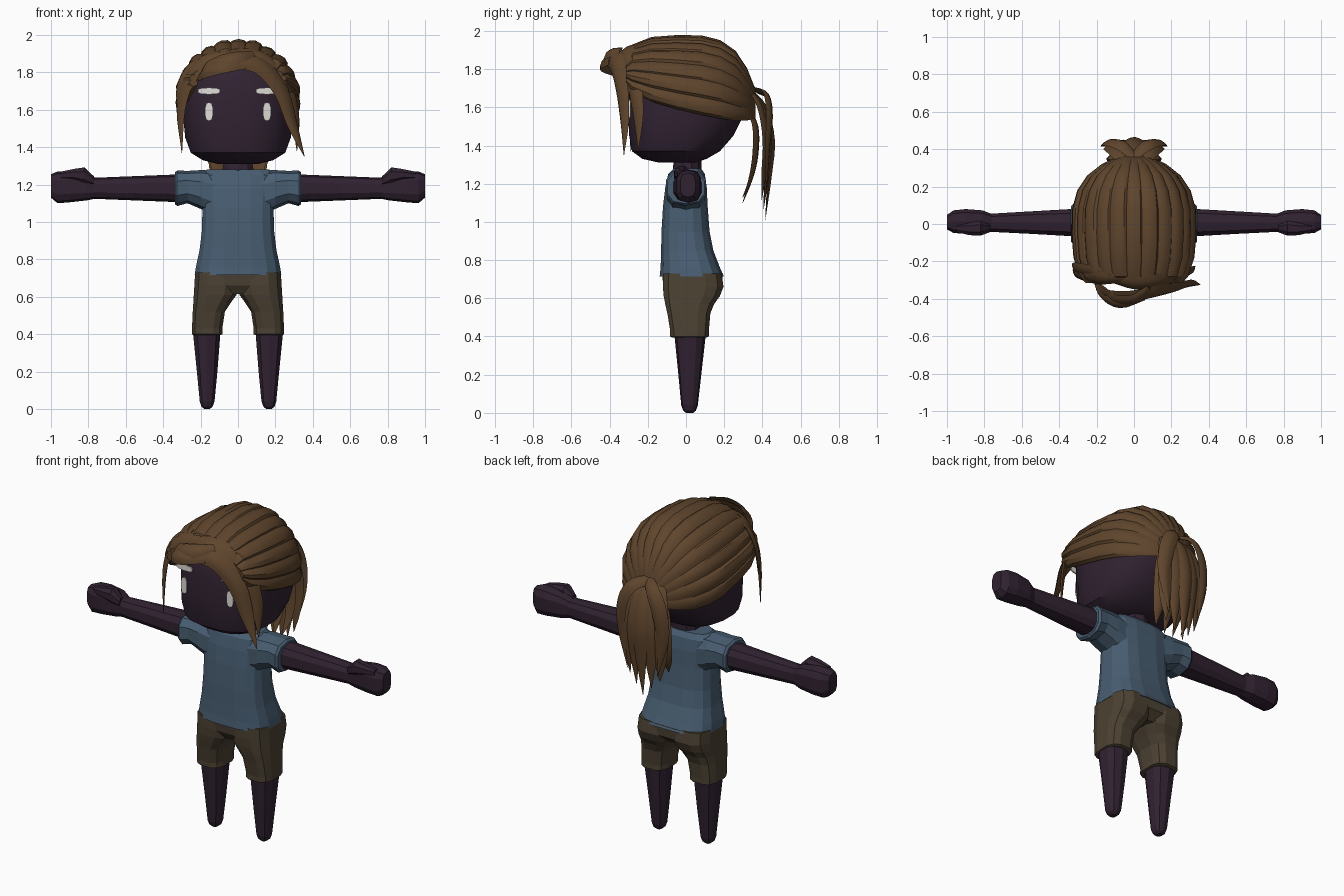
import bpy, bmesh, math
from mathutils import Vector as V


def material(name, rgb):
    m = bpy.data.materials.new(name)
    m.diffuse_color = (*rgb, 1)
    return m


SKIN = material("dark skin", (0.030, 0.016, 0.031))
SHIRT = material("blue cloth", (0.066, 0.112, 0.168))
SHORTS = material("olive cloth", (0.073, 0.054, 0.033))
HAIR = material("brown hair", (0.115, 0.060, 0.026))
WHITE = material("white", (0.75, 0.72, 0.69))


def loft(name, strips, mat, smooth=False):
    """Skin one or more strips of closed rings, with capped ends."""
    bm = bmesh.new()
    for rings in strips:
        rows = [[bm.verts.new(p) for p in r] for r in rings]
        n = len(rows[0])
        for a, b in zip(rows, rows[1:]):
            for i in range(n):
                bm.faces.new((a[i], a[(i + 1) % n], b[(i + 1) % n], b[i]))
        bm.faces.new(rows[0][::-1])
        bm.faces.new(rows[-1])
    bmesh.ops.recalc_face_normals(bm, faces=bm.faces)
    me = bpy.data.meshes.new(name)
    bm.to_mesh(me)
    bm.free()
    me.materials.append(mat)
    ob = bpy.data.objects.new(name, me)
    bpy.context.collection.objects.link(ob)
    if smooth:
        bpy.ops.object.select_all(action='DESELECT')
        ob.select_set(True)
        bpy.context.view_layer.objects.active = ob
        bpy.ops.object.shade_smooth_by_angle(angle=math.radians(30))
    return ob


def oval(n, power):
    """Unit superellipse, power 2 is a circle."""
    out = []
    for i in range(n):
        t = 2 * math.pi * (i + 0.5) / n
        c, s = math.cos(t), math.sin(t)
        out.append((math.copysign(abs(c) ** (2 / power), c), math.copysign(abs(s) ** (2 / power), s)))
    return out


def upright(rows, n=14, power=2.6):
    """Rings stacked in z: (z, x0, x1, y0, y1)."""
    return [[V(((a + b) / 2 + (b - a) / 2 * u, (c + d) / 2 + (d - c) / 2 * v, z))
             for u, v in oval(n, power)] for z, a, b, c, d in rows]


def sideways(rows, n=10, power=2.6):
    """Rings stacked in x: (x, y0, y1, z0, z1)."""
    return [[V((x, (a + b) / 2 + (b - a) / 2 * u, (c + d) / 2 + (d - c) / 2 * v))
             for u, v in oval(n, power)] for x, a, b, c, d in rows]


def flip(strip):
    return [[V((-p.x, p.y, p.z)) for p in r] for r in strip]


def pair(name, strip, mat):
    loft("right_" + name, [strip], mat)
    loft("left_" + name, [flip(strip)], mat)


# Head and neck
loft("head", [upright([
    (1.31, -.11, .11, -.14, .05), (1.33, -.19, .19, -.23, .11), (1.37, -.255, .255, -.285, .18),
    (1.45, -.285, .285, -.30, .25), (1.55, -.295, .295, -.305, .30), (1.68, -.30, .30, -.30, .31),
    (1.78, -.28, .28, -.28, .29), (1.86, -.23, .23, -.23, .24), (1.91, -.14, .14, -.15, .15)],
    20, 2.5)], SKIN, True)
loft("neck", [upright([(1.22, -.10, .10, -.07, .09), (1.27, -.09, .09, -.07, .08),
                       (1.36, -.07, .07, -.06, .08)], 10, 2)], SKIN)

# Eyes and brows, thin plates on the face
for side, s in (("left", -1), ("right", 1)):
    for part, x, z, w, h in (("eye", .155, 1.59, .021, .05), ("brow", .155, 1.70, .06, .018)):
        rings = [[V((s * x + w * u, y, z + h * v)) for u, v in oval(10, 3)] for y in (-.304, -.296)]
        for r in rings:
            for p in r:
                p.y += .12 * max(0, abs(p.x) - .13)
        loft(side + "_" + part, [rings], WHITE)

# Shirt body and sleeves
loft("shirt", [upright([
    (.715, -.235, .235, -.14, .20), (.76, -.228, .228, -.135, .18), (.85, -.208, .208, -.132, .145),
    (.95, -.196, .196, -.13, .125), (1.08, -.192, .192, -.122, .115), (1.18, -.205, .205, -.11, .11),
    (1.25, -.205, .205, -.095, .10), (1.28, -.17, .17, -.065, .08)], 16, 3)], SHIRT)
pair("sleeve", sideways([(.12, -.10, .10, 1.03, 1.275), (.20, -.105, .105, 1.07, 1.277),
                         (.27, -.10, .105, 1.10, 1.273), (.325, -.11, .11, 1.085, 1.275),
                         (.337, -.10, .10, 1.095, 1.265)]), SHIRT)

# Arms, fists and thumbs
pair("arm", sideways([(.30, -.07, .085, 1.105, 1.255), (.55, -.055, .07, 1.115, 1.245),
                      (.80, -.042, .055, 1.125, 1.235)]), SKIN)
pair("hand", sideways([(.76, -.04, .055, 1.125, 1.235), (.81, -.05, .075, 1.115, 1.26),
                       (.90, -.055, .082, 1.105, 1.272), (.965, -.05, .075, 1.10, 1.27),
                       (1.0, -.03, .05, 1.13, 1.255)], 10, 3), SKIN)
pair("thumb", sideways([(.77, -.045, .0, 1.19, 1.245), (.82, -.065, .02, 1.20, 1.295),
                        (.88, -.062, .01, 1.22, 1.285), (.95, -.045, .0, 1.225, 1.27)], 8, 2.4), SKIN)

# Shorts and legs
loft("shorts_hips", [upright([(.615, -.12, .12, -.09, .14), (.66, -.225, .225, -.12, .19),
                              (.73, -.228, .228, -.128, .195)], 16, 3)], SHORTS)
pair("shorts_leg", upright([
    (.395, .095, .238, -.075, .11), (.40, .08, .248, -.085, .122), (.43, .082, .248, -.085, .122),
    (.52, .068, .244, -.10, .13), (.57, .035, .241, -.112, .15), (.61, .005, .239, -.12, .18),
    (.66, -.005, .236, -.125, .20), (.73, -.005, .232, -.125, .19)], 12, 3), SHORTS)
pair("leg", upright([(.42, .09, .245, -.062, .105), (.20, .108, .222, -.04, .08),
                     (.04, .124, .206, -.025, .062), (.012, .135, .196, -.015, .052),
                     (0, .15, .18, 0, .038)], 10, 2.6), SKIN)

# Hair cap: ridged locks swept from the forehead back to the tie
PROFILE = [(-.315, .255, 1.86, 1.75), (-.28, .285, 1.925, 1.725), (-.18, .318, 1.963, 1.69),
           (-.05, .328, 1.972, 1.66), (.08, .325, 1.97, 1.635), (.18, .298, 1.945, 1.615),
           (.26, .245, 1.89, 1.595), (.32, .17, 1.80, 1.58), (.365, .08, 1.69, 1.57)]
COUNT, SPAN = 13, math.radians(102)
cap = []
for k in range(COUNT):
    mid, half = SPAN * (2 * (k + .5) / COUNT - 1), SPAN / COUNT
    lift = .012 * (k % 2)
    rings = []
    for y, rx, top, zc in PROFILE:
        ring = []
        for t, r in ((-1.2, .955), (-.6, 1.0), (.1, 1.02), (.8, 1.0), (1.2, .95), (.9, .86), (-.9, .86)):
            a = mid + half * t
            ring.append(V((rx * (r + lift) * math.sin(a), y, zc + (top - zc) * (r + lift) * math.cos(a))))
        rings.append(ring)
    cap.append(rings)
loft("hair_cap", cap, HAIR, True)


def spline(pts, steps=4):
    """Smooth path through (x, y, z, half width) points."""
    p = [V(q) for q in pts]
    p = [2 * p[0] - p[1]] + p + [2 * p[-1] - p[-2]]
    out = []
    for a, b, c, d in zip(p, p[1:], p[2:], p[3:]):
        for i in range(steps):
            t = i / steps
            out.append(.5 * (2 * b + (c - a) * t + (2 * a - 5 * b + 4 * c - d) * t * t
                             + (3 * b - a - 3 * c + d) * t ** 3))
    return out + [p[-2]]


def lock(pts, centre=(0, 0, 1.6), thick=.4):
    """Tapered strand with a ridged outer side facing away from the centre."""
    path, rings = spline(pts), []
    for i, q in enumerate(path):
        p = q.xyz
        tan = (path[min(i + 1, len(path) - 1)].xyz - path[max(i - 1, 0)].xyz).normalized()
        side = tan.cross(p - V(centre)).normalized()
        out = side.cross(tan)
        w = max(q.w, .002)
        rings.append([p + side * w * u + out * w * thick * v
                      for u, v in ((-1, 0), (-.5, .7), (.1, 1), (.6, .6), (1, 0), (0, -.6))])
    return rings


# Fringe: a curl at the front, sweeping across the brow, and side strands
loft("fringe", [
    lock([(-.20, -.30, 1.77, .02), (-.15, -.37, 1.83, .04), (-.02, -.385, 1.86, .05),
          (.12, -.36, 1.83, .055), (.23, -.335, 1.70, .05), (.29, -.32, 1.52, .035), (.355, -.325, 1.35, .002)]),
    lock([(-.18, -.27, 1.85, .03), (0, -.315, 1.89, .05), (.15, -.30, 1.86, .055),
          (.255, -.27, 1.73, .05), (.305, -.25, 1.56, .035), (.315, -.25, 1.38, .002)]),
    lock([(-.05, -.29, 1.90, .03), (-.18, -.29, 1.86, .045), (-.265, -.28, 1.75, .045),
          (-.305, -.27, 1.60, .035), (-.30, -.29, 1.37, .002)]),
    lock([(-.12, -.27, 1.90, .03), (-.24, -.25, 1.83, .045), (-.305, -.24, 1.72, .04),
          (-.32, -.24, 1.58, .002)]),
    lock([(.05, -.39, 1.85, .035), (-.08, -.43, 1.83, .04), (-.17, -.38, 1.80, .035),
          (-.21, -.30, 1.77, .02)]),
    lock([(.08, -.34, 1.90, .02), (.0, -.40, 1.88, .04), (-.10, -.40, 1.85, .045),
          (-.18, -.33, 1.82, .02)]),
], HAIR, True)

# Ponytail: outer strands, inner strands and two wings at the tie
tail = []
for k in range(-2, 3):
    a = abs(k)
    tail.append(lock([(.02 * k, .32, 1.70, .03), (.045 * k, .405 - .01 * a, 1.60, .045),
                      (.058 * k, .445 - .015 * a, 1.43, .05), (.055 * k, .435 - .015 * a, 1.25, .038),
                      (.05 * k, .415 - .01 * a, 1.01 + .05 * a, .002)], (0, 0, 1.35)))
for k in (-1.5, -.5, .5, 1.5):
    tail.append(lock([(.02 * k, .31, 1.60, .03), (.06 * k, .36, 1.50, .045), (.07 * k, .36, 1.35, .045),
                      (.07 * k, .335, 1.22, .03), (.06 * k, .295, 1.08 + .03 * abs(k), .002)], (0, 0, 1.35)))
for s in (-1, 1):
    tail.append(lock([(0, .36, 1.69, .03), (.07 * s, .42, 1.66, .04), (.125 * s, .435, 1.55, .045),
                      (.14 * s, .425, 1.38, .035), (.10 * s, .42, 1.15, .002)], (0, 0, 1.4)))
loft("ponytail", tail, HAIR, True)
